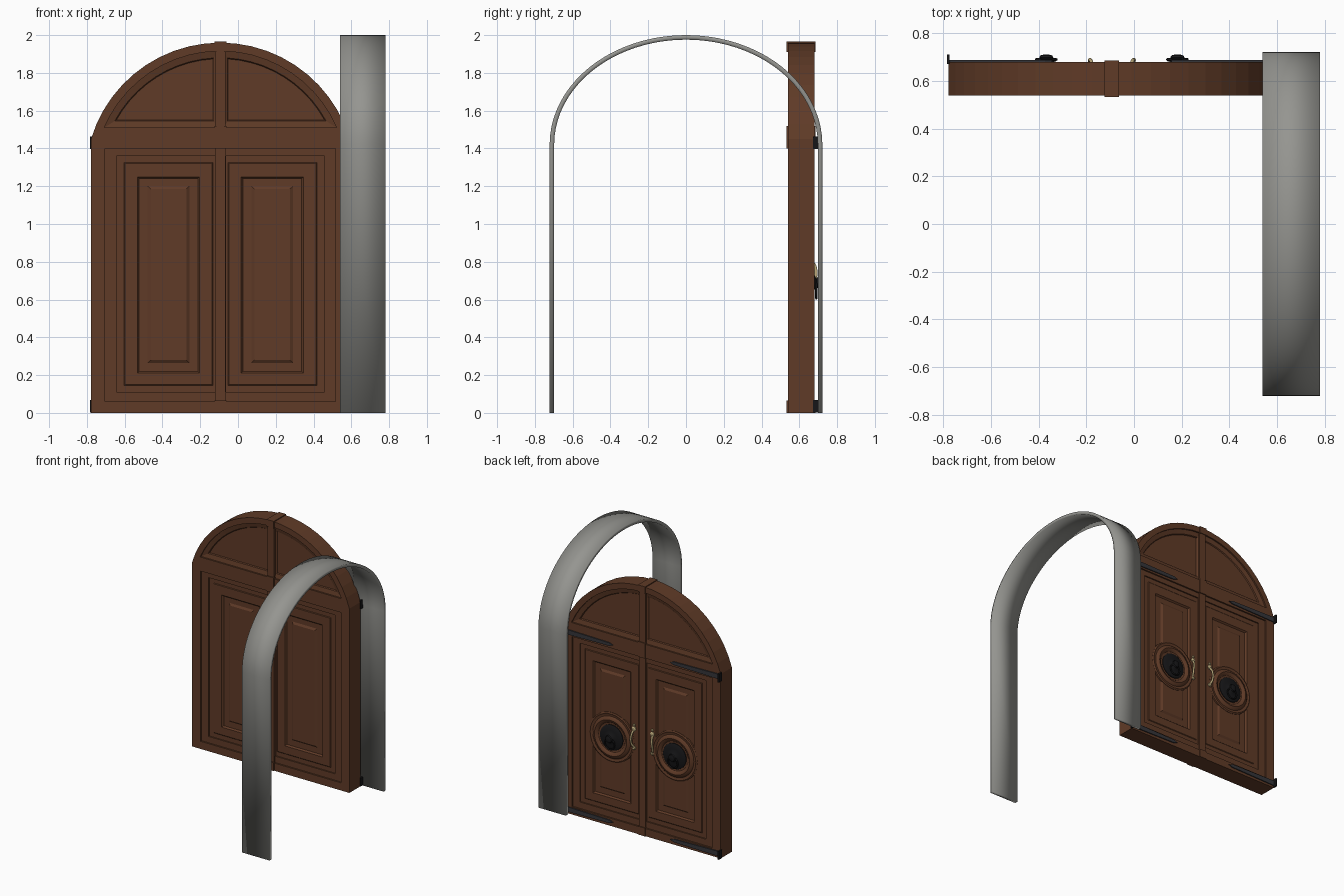
import bpy, bmesh
from math import sin, cos, asin, acos, pi

cube = bpy.data.objects.get("Cube")
if cube:
    bpy.data.objects.remove(cube, do_unlink=True)

CX = -0.093                         # door centre line
HALF, SPRING, ZC, R = 0.685, 1.45, 1.245, 0.715
FRONT, BACK = 0.54, 0.68


def material(name, rgb):
    m = bpy.data.materials.new(name)
    m.use_nodes = True
    m.diffuse_color = (*rgb, 1)
    m.node_tree.nodes["Principled BSDF"].inputs["Base Color"].default_value = (*rgb, 1)
    return m


WOOD = material("brown wood", (0.115, 0.043, 0.02))
STONE = material("grey stone", (0.3, 0.3, 0.28))
IRON = material("black iron", (0.008, 0.008, 0.009))
STEEL = material("dark steel", (0.035, 0.036, 0.042))
BRASS = material("pale brass", (0.5, 0.4, 0.2))


def finish(name, bm, mat, x=CX, smooth=False):
    bmesh.ops.recalc_face_normals(bm, faces=bm.faces)
    me = bpy.data.meshes.new(name)
    bm.to_mesh(me)
    bm.free()
    me.materials.append(mat)
    ob = bpy.data.objects.new(name, me)
    ob.location.x = x
    bpy.context.collection.objects.link(ob)
    if smooth:
        bpy.context.view_layer.objects.active = ob
        bpy.ops.object.select_all(action='DESELECT')
        ob.select_set(True)
        bpy.ops.object.shade_smooth_by_angle(angle=0.6)
    return ob


def skin(bm, steps):
    """Closed solid through (outline, y) steps of equal point count."""
    rows = [[bm.verts.new((x, y, z)) for x, z in pts] for pts, y in steps]
    n = len(rows[0])
    for a, b in zip(rows, rows[1:]):
        for i in range(n):
            j = (i + 1) % n
            bm.faces.new((a[i], a[j], b[j], b[i]))
    bm.faces.new(rows[0])
    bm.faces.new(rows[-1])


def solid(name, steps, mat, smooth=False):
    bm = bmesh.new()
    skin(bm, steps)
    return finish(name, bm, mat, smooth=smooth)


def rect(x0, x1, z0, z1):
    return [(x0, z0), (x1, z0), (x1, z1), (x0, z1)]


def circle(x, z, r, n=32):
    return [(x + r * cos(2 * pi * i / n), z + r * sin(2 * pi * i / n)) for i in range(n)]


def arc(r, a0, a1, n):
    return [(r * cos(a0 + (a1 - a0) * i / n), ZC + r * sin(a0 + (a1 - a0) * i / n))
            for i in range(n + 1)]


def lunette(s, r, base, gap):
    """Half of the arched upper field on side s."""
    pts = [(gap, base)] + arc(r, asin((base - ZC) / r), acos(gap / r), 10)
    return [(s * x, z) for x, z in pts]


def leaf(s, a, b, z0, z1):
    return rect(s * a, s * b, z0, z1)


# Door frame: arched slab with sunken fields on both faces
a0 = asin((SPRING - ZC) / R)
outline = [(-HALF, 0), (HALF, 0)] + arc(R, a0, pi - a0, 22)
frame = solid("door_frame", [(outline, FRONT), (outline, BACK)], WOOD)

bm = bmesh.new()
for y0, y1 in ((FRONT - 0.02, FRONT + 0.035), (BACK - 0.035, BACK + 0.02)):
    fields = [rect(-0.61, 0.61, 0.06, 1.40)]
    fields += [lunette(s, R - 0.045, 1.51, 0.02) for s in (-1, 1)]
    for f in fields:
        skin(bm, [(f, y0), (f, y1)])
cutter = finish("field_cutter", bm, WOOD)
cutter.hide_render = True
cutter.hide_set(True)
mod = frame.modifiers.new("fields", 'BOOLEAN')
mod.operation, mod.solver, mod.object = 'DIFFERENCE', 'EXACT', cutter
bpy.context.view_layer.objects.active = frame
bpy.ops.object.modifier_apply(modifier=mod.name)
bpy.data.objects.remove(cutter, do_unlink=True)

# Stepped panels on both faces of each half
for s, side in ((-1, "right"), (1, "left")):
    for face, surf, d in (("front", FRONT, 1), ("back", BACK, -1)):
        def at(depth):
            return surf + d * depth
        core = at(0.045)
        solid(f"{face}_{side}_lunette_panel", [
            (lunette(s, R - 0.045, 1.51, 0.02), core),
            (lunette(s, R - 0.045, 1.51, 0.02), at(0.012)),
            (lunette(s, R - 0.08, 1.545, 0.035), at(0.02)),
            (lunette(s, R - 0.085, 1.55, 0.04), at(0.028))], WOOD)
        solid(f"{face}_{side}_leaf", [
            (leaf(s, 0.015, 0.61, 0.06, 1.40), core),
            (leaf(s, 0.015, 0.61, 0.06, 1.40), at(0.012)),
            (leaf(s, 0.03, 0.55, 0.11, 1.36), at(0.012)),
            (leaf(s, 0.03, 0.55, 0.11, 1.36), at(0.022)),
            (leaf(s, 0.04, 0.51, 0.145, 1.325), at(0.022)),
            (leaf(s, 0.045, 0.505, 0.15, 1.32), at(0.018)),
            (leaf(s, 0.11, 0.44, 0.21, 1.25), at(0.018)),
            (leaf(s, 0.12, 0.43, 0.22, 1.24), at(0.03)),
            (leaf(s, 0.165, 0.385, 0.265, 1.2), at(0.03)),
            (leaf(s, 0.18, 0.367, 0.28, 1.185), at(0.02))], WOOD)

    # Round medallion with iron knocker
    kx, kz = s * 0.275, 0.69

    def lathe(name, profile, mat):
        solid(name, [(circle(kx, kz, r), y) for r, y in profile], mat, True)

    lathe(f"{side}_medallion", [
        (0.195, 0.64), (0.195, 0.663), (0.185, 0.668), (0.175, 0.664), (0.165, 0.664),
        (0.155, 0.674), (0.14, 0.679), (0.125, 0.674), (0.115, 0.664), (0.1, 0.662)], WOOD)
    lathe(f"{side}_knocker_plate", [
        (0.1, 0.655), (0.1, 0.668), (0.09, 0.674), (0.06, 0.676), (0.035, 0.682),
        (0.022, 0.69), (0.03, 0.698), (0.025, 0.707), (0.01, 0.711)], IRON)
    bpy.ops.mesh.primitive_torus_add(
        location=(CX + kx, 0.69, 0.648), rotation=(pi / 2, 0, 0),
        major_radius=0.042, minor_radius=0.006, major_segments=28, minor_segments=8)
    ring = bpy.context.object
    ring.name = f"{side}_knocker_ring"
    ring.data.materials.append(IRON)
    bpy.ops.object.shade_smooth()

    # Brass pull handle with rosettes
    hx = s * 0.08
    cu = bpy.data.curves.new(f"{side}_handle", 'CURVE')
    cu.dimensions, cu.bevel_depth, cu.bevel_resolution = '3D', 0.008, 2
    cu.use_fill_caps = True
    sp = cu.splines.new('BEZIER')
    path = [(0, 0.66, 0.66), (0.012, 0.682, 0.7), (0.008, 0.685, 0.77), (0, 0.66, 0.81)]
    sp.bezier_points.add(len(path) - 1)
    for p, (x, y, z) in zip(sp.bezier_points, path):
        p.co = (s * x, y, z)
        p.handle_left_type = p.handle_right_type = 'AUTO'
    cu.materials.append(BRASS)
    handle = bpy.data.objects.new(f"{side}_handle", cu)
    handle.location.x = CX + hx
    bpy.context.collection.objects.link(handle)
    for part, z, r in (("lower", 0.66, 0.014), ("upper", 0.81, 0.018), ("tip", 0.84, 0.01)):
        solid(f"{side}_handle_{part}_rosette", [
            (circle(hx, z, r, 12), 0.655), (circle(hx, z, r, 12), 0.668),
            (circle(hx, z, r * 0.6, 12), 0.673)], BRASS, True)

    # Strap hinges with wrap-round brackets
    for level, z in (("upper", 1.43), ("lower", 0.035)):
        strap = [(s * 0.69, z - 0.02), (s * 0.69, z + 0.02), (s * 0.28, z + 0.012),
                 (s * 0.25, z), (s * 0.28, z - 0.012)]
        solid(f"{side}_{level}_hinge_strap", [(strap, 0.675), (strap, 0.688)], STEEL)
        plate = rect(s * 0.68, s * 0.691, z - 0.033, z + 0.033)
        solid(f"{side}_{level}_hinge_bracket", [(plate, 0.672), (plate, 0.71)], IRON)

# Centre post and its blocks
post = rect(-0.028, 0.028, 0, 1.92)
solid("centre_post", [(post, FRONT + 0.002), (post, BACK - 0.002)], WOOD)
for name, z0, z1 in (("bottom", 0, 0.065), ("middle", 1.40, 1.52), ("top", 1.91, 1.965)):
    block = rect(-0.031, 0.031, z0, z1)
    solid(f"{name}_post_block", [(block, FRONT - 0.007), (block, BACK + 0.006)], WOOD)

# Free-standing stone arch band, set across the door
def arch_path(a, b):
    curve = [(a * cos(pi * i / 40), 1.42 + b * sin(pi * i / 40)) for i in range(41)]
    return [(a, 0)] + curve + [(-a, 0)]


bm = bmesh.new()
rows = [[bm.verts.new((x, y, z)) for y, z in arch_path(a, b)]
        for x, a, b in ((0.54, 0.722, 0.58), (0.78, 0.722, 0.58),
                        (0.78, 0.698, 0.556), (0.54, 0.698, 0.556))]
for k in range(4):
    p, q = rows[k], rows[(k + 1) % 4]
    for i in range(len(p) - 1):
        bm.faces.new((p[i], p[i + 1], q[i + 1], q[i]))
for end in (0, -1):
    bm.faces.new([row[end] for row in rows])
for f in bm.faces:
    f.smooth = True
finish("stone_arch", bm, STONE, x=0)
